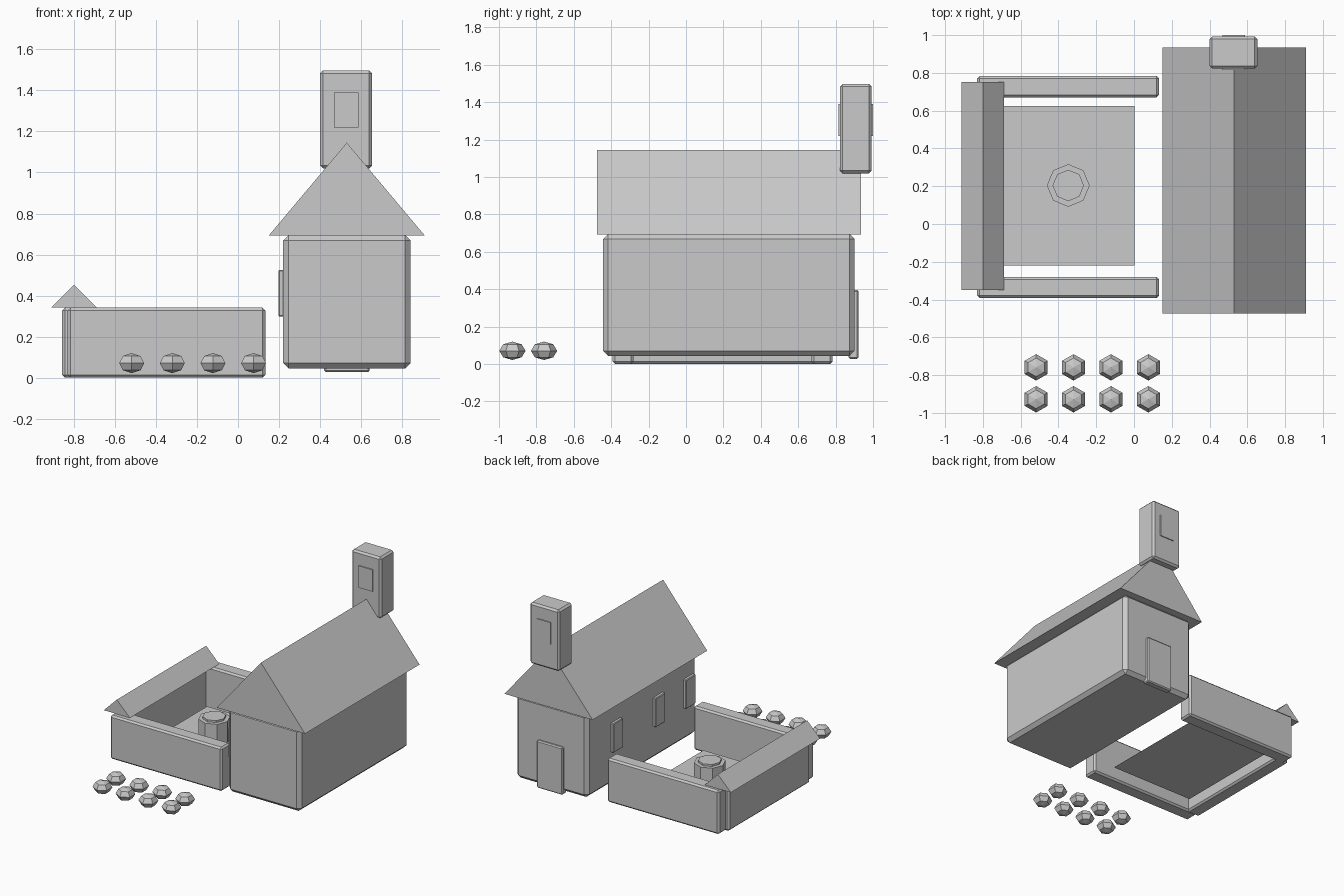
import bpy, bmesh
from mathutils import Matrix, Vector

if "Cube" in bpy.data.objects:
    bpy.data.objects.remove(bpy.data.objects["Cube"])

stone = bpy.data.materials.new("plain_grey")
stone.diffuse_color = (0.59, 0.59, 0.59, 1)
stone.use_nodes = True
stone.node_tree.nodes["Principled BSDF"].inputs["Base Color"].default_value = stone.diffuse_color


def finish(name, bm):
    bmesh.ops.recalc_face_normals(bm, faces=bm.faces)
    mesh = bpy.data.meshes.new(name)
    bm.to_mesh(mesh)
    bm.free()
    mesh.materials.append(stone)
    obj = bpy.data.objects.new(name, mesh)
    bpy.context.collection.objects.link(obj)
    return obj


def box(name, lo, hi, bevel=0.0):
    """Box between two corners, with chamfered edges."""
    lo, hi = Vector(lo), Vector(hi)
    bm = bmesh.new()
    bmesh.ops.create_cube(bm, size=1, matrix=Matrix.Translation((lo + hi) / 2)
                          @ Matrix.Diagonal((*(hi - lo), 1)))
    if bevel:
        bmesh.ops.bevel(bm, geom=bm.edges[:], offset=bevel, segments=1,
                        affect='EDGES')
    return finish(name, bm)


def gable(name, x, half, y0, y1, z0, z1):
    """Triangular prism roof with its ridge along y."""
    bm = bmesh.new()
    tri = [(x - half, z0), (x + half, z0), (x, z1)]
    face = bm.faces.new([bm.verts.new((px, y0, pz)) for px, pz in tri])
    ext = bmesh.ops.extrude_face_region(bm, geom=[face], use_keep_orig=True)
    verts = [v for v in ext["geom"] if isinstance(v, bmesh.types.BMVert)]
    bmesh.ops.translate(bm, verts=verts, vec=(0, y1 - y0, 0))
    return finish(name, bm)


def octagon(name, x, y, r, z0, z1):
    bm = bmesh.new()
    bmesh.ops.create_cone(bm, cap_ends=True, segments=8, radius1=r, radius2=r,
                          depth=z1 - z0,
                          matrix=Matrix.Translation((x, y, (z0 + z1) / 2)))
    return finish(name, bm)


# House with gable roof
box("house_body", (0.22, -0.443, 0.044), (0.841, 0.901, 0.696), 0.027)
gable("house_roof", 0.53, 0.38, -0.475, 0.935, 0.693, 1.145)

# Chimney at the back, with a thin panel on both sides
box("chimney", (0.40, 0.823, 1.02), (0.653, 0.993, 1.497), 0.014)
box("chimney_panel", (0.468, 0.815, 1.22), (0.588, 1.0, 1.39))

# Back door and the three side windows
box("back_door", (0.42, 0.87, 0.028), (0.642, 0.922, 0.397), 0.008)
for i, y in enumerate((0.55, 0.03, -0.345)):
    box(f"window_{i + 1}", (0.197, y - 0.06, 0.298), (0.24, y + 0.06, 0.525), 0.005)

# Walled yard with a small roof on the outer wall
for name, y in (("front", -0.336), ("back", 0.727)):
    box(f"yard_wall_{name}", (-0.83, y - 0.056, 0), (0.133, y + 0.056, 0.341), 0.013)
box("yard_wall_side", (-0.857, -0.302, 0), (-0.745, 0.698, 0.341), 0.013)
gable("yard_wall_roof", -0.80, 0.112, -0.349, 0.751, 0.341, 0.453)

# Yard floor, a single flat sheet
bm = bmesh.new()
bmesh.ops.create_grid(bm, x_segments=1, y_segments=1, size=0.5,
                      matrix=Matrix.Translation((-0.35, 0.203, 0.055))
                      @ Matrix.Diagonal((0.706, 0.844, 1, 1)))
finish("yard_floor", bm)

# Eight-sided well
octagon("well", -0.348, 0.204, 0.113, 0.055, 0.222)
octagon("well_top", -0.348, 0.204, 0.083, 0.17, 0.237)

# Two rows of low-poly plants in front
for row, y in enumerate((-0.759, -0.928)):
    for col in range(4):
        bm = bmesh.new()
        bmesh.ops.create_uvsphere(
            bm, u_segments=6, v_segments=4, radius=0.07,
            matrix=Matrix.Translation((-0.518 + 0.198 * col, y, 0.071))
            @ Matrix.Diagonal((1, 1, 0.7, 1)))
        finish(f"plant_{row + 1}_{col + 1}", bm)
